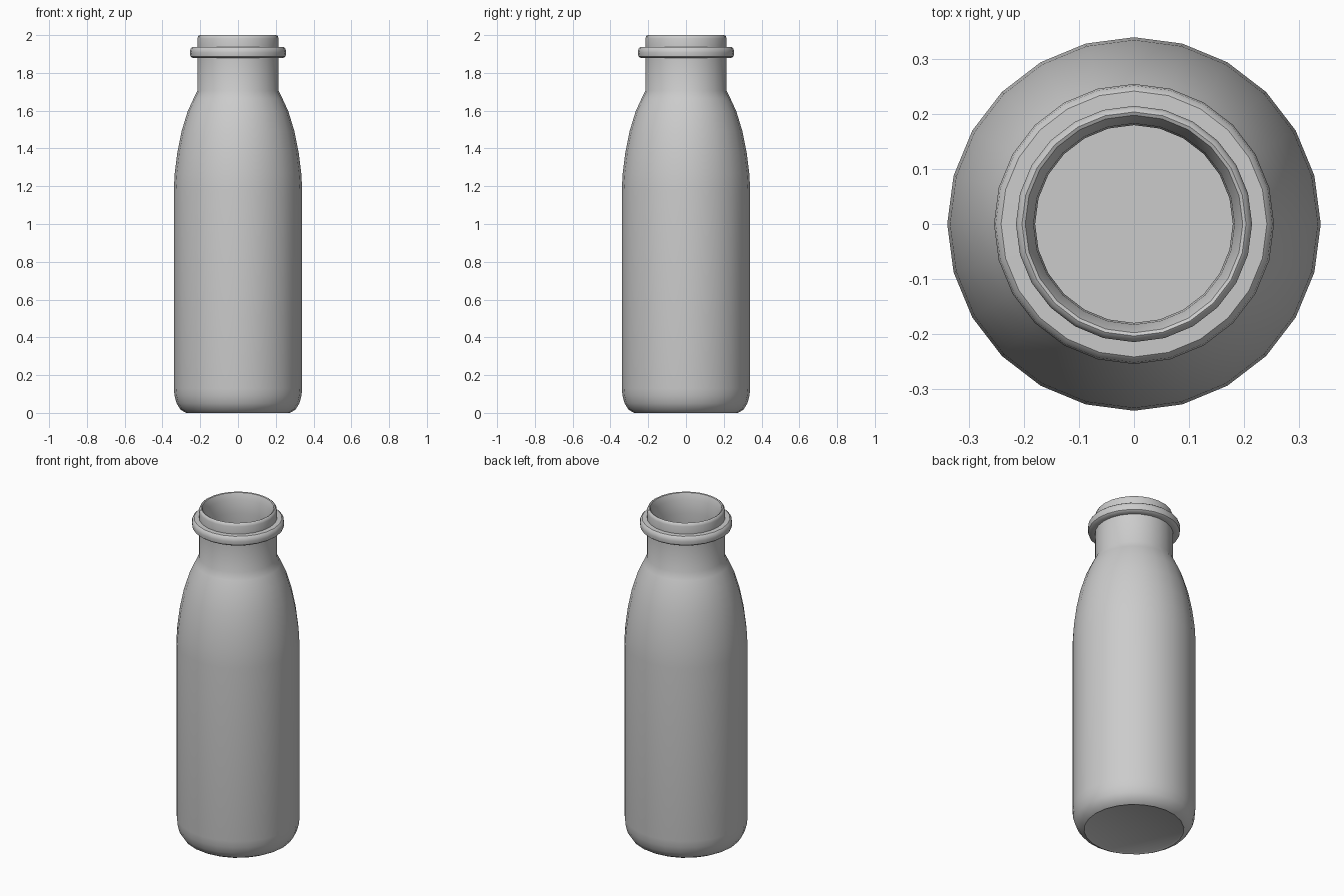
import bpy, bmesh, math

if "Cube" in bpy.data.objects:
    bpy.data.objects.remove(bpy.data.objects["Cube"])

SIDES = 24


def lathe(name, profile, sides=SIDES):
    """Revolve (radius, height) points around z; radius 0 makes a pole."""
    bm = bmesh.new()
    rings = []
    for r, z in profile:
        if r == 0:
            rings.append([bm.verts.new((0, 0, z))] * sides)
        else:
            rings.append([bm.verts.new((r * math.cos(math.tau * i / sides),
                                        r * math.sin(math.tau * i / sides), z))
                          for i in range(sides)])
    for a, b in zip(rings, rings[1:]):
        for i in range(sides):
            j = (i + 1) % sides
            quad = list(dict.fromkeys((a[i], a[j], b[j], b[i])))
            bm.faces.new(quad)
    bmesh.ops.recalc_face_normals(bm, faces=bm.faces)
    mesh = bpy.data.meshes.new(name)
    bm.to_mesh(mesh)
    bm.free()
    obj = bpy.data.objects.new(name, mesh)
    bpy.context.collection.objects.link(obj)
    bpy.ops.object.select_all(action='DESELECT')
    obj.select_set(True)
    bpy.context.view_layer.objects.active = obj
    bpy.ops.object.shade_smooth_by_angle(angle=math.radians(40))
    return obj


# Outer wall: base, rounded heel, straight body, curved shoulder, neck
outer = [(0, 0.005), (0.265, 0.005), (0.275, 0), (0.303, 0.016), (0.325, 0.05),
         (0.336, 0.09), (0.34, 0.13), (0.34, 1.18), (0.335, 1.27),
         (0.321, 1.38), (0.299, 1.49), (0.267, 1.595), (0.235, 1.665),
         (0.215, 1.705), (0.215, 1.88)]
# Bead around the neck and the lip above it
bead = [(0.242, 1.88), (0.252, 1.888), (0.255, 1.908), (0.252, 1.927),
        (0.242, 1.936), (0.215, 1.937)]
lip = [(0.215, 1.982), (0.211, 1.995), (0.204, 2.0), (0.198, 1.997)]
# Inner wall following the outside
inner = [(0.183, 1.96), (0.18, 1.88), (0.18, 1.705), (0.201, 1.65),
         (0.234, 1.58), (0.265, 1.48), (0.288, 1.37), (0.301, 1.27),
         (0.306, 1.18), (0.306, 0.13), (0.295, 0.075), (0.262, 0.04),
         (0, 0.04)]

lathe("bottle", outer + bead + lip + inner)
